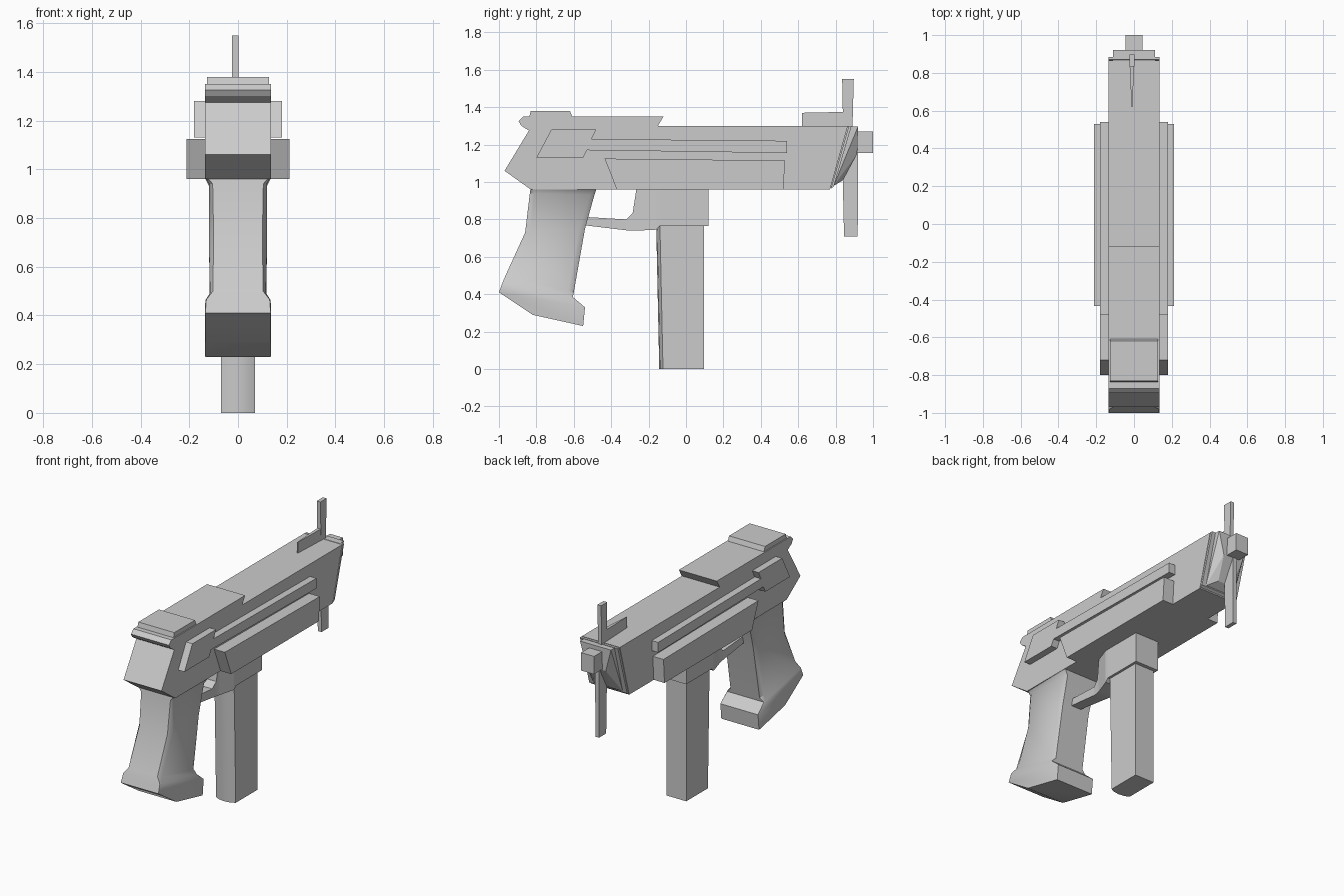
import bpy, bmesh, math


def finish(name, bm, smooth=False):
    bmesh.ops.recalc_face_normals(bm, faces=bm.faces)
    me = bpy.data.meshes.new(name)
    bm.to_mesh(me)
    bm.free()
    ob = bpy.data.objects.new(name, me)
    bpy.context.collection.objects.link(ob)
    if smooth:
        bpy.ops.object.select_all(action='DESELECT')
        ob.select_set(True)
        bpy.context.view_layer.objects.active = ob
        bpy.ops.object.shade_smooth_by_angle(angle=math.radians(35))
    return ob


def loft(name, rings, smooth=False):
    """Skin a list of equal-length closed rings and cap the ends."""
    bm = bmesh.new()
    vs = [[bm.verts.new(p) for p in r] for r in rings]
    n = len(vs[0])
    for a, b in zip(vs, vs[1:]):
        for i in range(n):
            j = (i + 1) % n
            bm.faces.new((a[i], a[j], b[j], b[i]))
    bm.faces.new(vs[0][::-1])
    bm.faces.new(vs[-1])
    return finish(name, bm, smooth)


def side_prism(name, profile, x0, x1):
    """Extrude a (y, z) side profile from x0 to x1."""
    return loft(name, [[(x, y, z) for y, z in profile] for x in (x0, x1)])


def hull(name, pts):
    """Convex block from (half width, y, z) points."""
    bm = bmesh.new()
    for w, y, z in pts:
        bm.verts.new((w, y, z))
        bm.verts.new((-w, y, z))
    bmesh.ops.convex_hull(bm, input=bm.verts)
    bmesh.ops.dissolve_limit(bm, angle_limit=0.02, verts=bm.verts, edges=bm.edges)
    return finish(name, bm)


# Receiver with raised rear cover and rear hook
W = 0.135
side_prism("receiver", [
    (-0.97, 1.06), (-0.84, 1.275), (-0.88, 1.30), (-0.895, 1.325), (-0.87, 1.35),
    (-0.12, 1.35), (-0.15, 1.30), (0.865, 1.30), (0.77, 0.96), (-0.83, 0.96)], -W, W)
side_prism("rear_sight_block", [
    (-0.84, 1.34), (-0.83, 1.38), (-0.62, 1.38), (-0.605, 1.34)], -0.128, 0.128)

# Nose: slanted plate, tapering chin and muzzle
side_prism("nose_plate", [(0.87, 1.30), (0.885, 1.30), (0.79, 0.975), (0.775, 0.965)], -W, W)
hull("nose", [(0.11, 0.84, 1.297), (0.11, 0.92, 1.297), (0.105, 0.76, 0.965),
              (0.105, 0.79, 0.98), (0.07, 0.915, 1.15), (0.05, 0.84, 1.01)])
side_prism("muzzle", [(0.88, 1.155), (1.0, 1.155), (1.0, 1.27), (0.88, 1.27)], -0.046, 0.046)

# Front sight, wedge foot and hanging strap
side_prism("front_sight_blade", [(0.84, 1.29), (0.835, 1.55), (0.897, 1.55), (0.89, 1.29)],
           -0.024, 0.002)
loft("front_sight_foot", [
    [(-0.013, 0.62, 1.29), (-0.009, 0.62, 1.29), (-0.009, 0.62, 1.37), (-0.013, 0.62, 1.37)],
    [(-0.024, 0.86, 1.29), (0.002, 0.86, 1.29), (0.002, 0.86, 1.375), (-0.024, 0.86, 1.375)]])
side_prism("front_strap", [(0.835, 1.16), (0.845, 0.71), (0.918, 0.71), (0.92, 1.16)],
           -0.024, 0.002)

# Side rails on both sides
upper = [(-0.80, 1.13), (-0.72, 1.28), (-0.48, 1.28), (-0.505, 1.23), (0.54, 1.22),
         (0.54, 1.155), (-0.53, 1.17), (-0.55, 1.13)]
lower = [(-0.435, 1.125), (0.53, 1.115), (0.52, 0.96), (-0.37, 0.96)]
for s, label in ((-1, "left"), (1, "right")):
    side_prism("upper_rail_" + label, upper, s * 0.13, s * 0.18)
    side_prism("lower_rail_" + label, lower, s * 0.13, s * 0.211)

# Magazine well and trigger guard: (y, lower z, upper z, half width)
guard = [(-0.57, 0.772, 0.815, 0.035), (-0.32, 0.742, 0.80, 0.04),
         (-0.285, 0.74, 0.835, 0.045), (-0.265, 0.74, 0.965, 0.05),
         (-0.16, 0.745, 0.965, 0.085), (-0.14, 0.765, 0.965, 0.086),
         (0.12, 0.765, 0.965, 0.086)]
loft("magazine_well_and_guard", [
    [(-w, y, a), (w, y, a), (w, y, b), (-w, y, b)] for y, a, b, w in guard])

# Magazine with a rounded rear face
rings = []
for z, back in ((0.0, -0.143), (0.80, -0.16)):
    rings.append([(0.07, 0.097, z), (-0.07, 0.097, z), (-0.07, back + 0.02, z),
                  (-0.04, back + 0.005, z), (0, back, z), (0.04, back + 0.005, z),
                  (0.07, back + 0.02, z)])
loft("magazine", rings, True)

# Grip: (rear y, rear z, front y, front z, half width, chamfer depth, chamfer width)
sections = [
    (-0.83, 0.97, -0.48, 0.96, 0.134, 0.01, 0.005),
    (-0.835, 0.94, -0.49, 0.93, 0.118, 0.025, 0.014),
    (-0.86, 0.73, -0.54, 0.75, 0.120, 0.03, 0.02),
    (-0.965, 0.50, -0.60, 0.41, 0.115, 0.03, 0.012),
    (-0.98, 0.465, -0.605, 0.385, 0.134, 0.01, 0.004),
    (-1.0, 0.41, -0.54, 0.33, 0.136, 0.01, 0.002),
    (-0.82, 0.29, -0.55, 0.23, 0.136, 0.01, 0.002)]
rings = []
for ry, rz, fy, fz, w, d, c in sections:
    slope = (fz - rz) / (fy - ry)
    ring = [(w - c, ry), (w, ry + d), (w, fy - d), (w - c, fy)]
    ring += [(-x, y) for x, y in reversed(ring)]
    rings.append([(x, y, rz + slope * (y - ry)) for x, y in ring])
loft("grip", rings, True)
